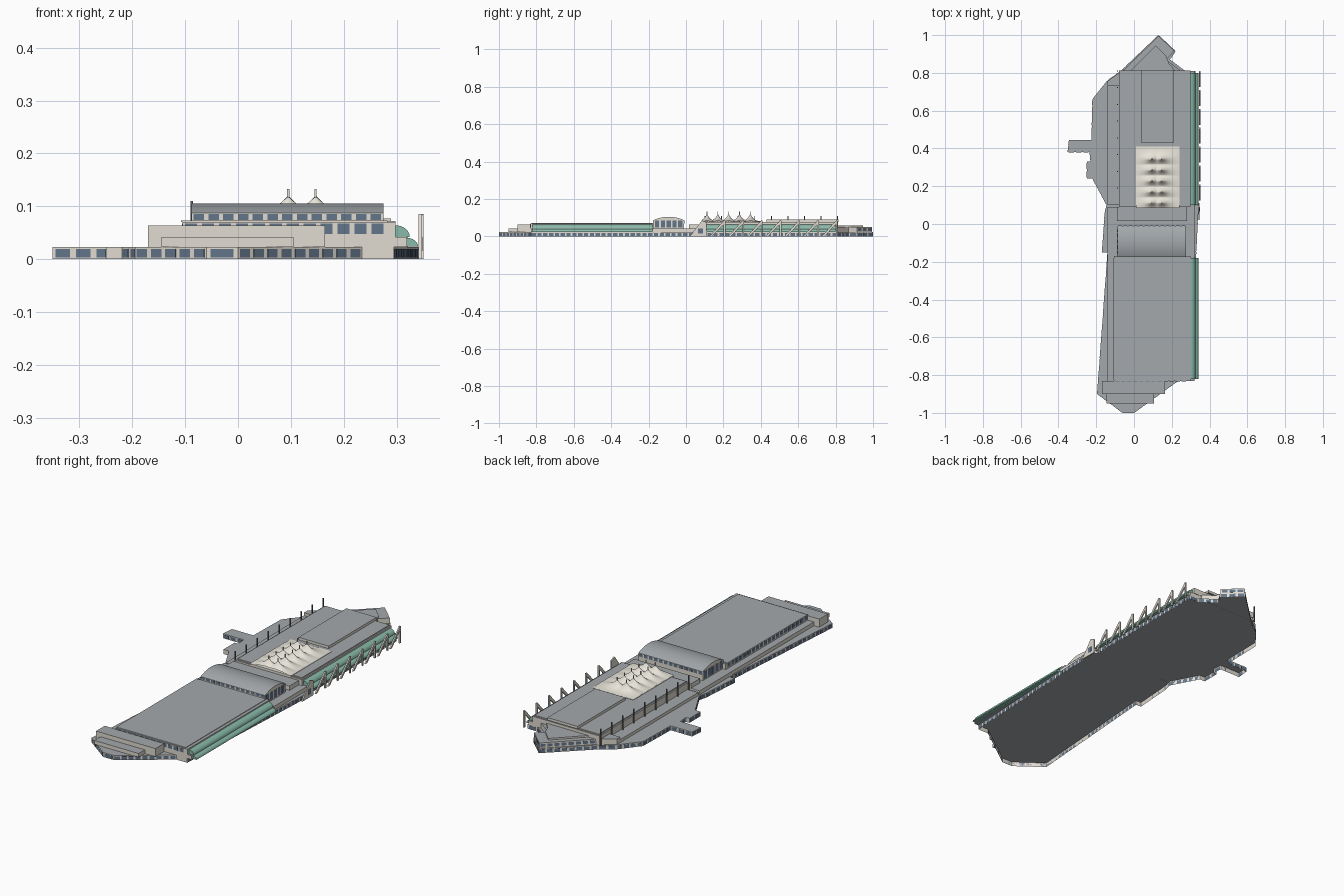
import bpy, bmesh, math
from mathutils import Vector

if "Cube" in bpy.data.objects:
    bpy.data.objects.remove(bpy.data.objects["Cube"])


def material(name, r, g, b):
    m = bpy.data.materials.new(name)
    m.diffuse_color = (r, g, b, 1)
    m.use_nodes = True
    m.node_tree.nodes["Principled BSDF"].inputs["Base Color"].default_value = m.diffuse_color
    return m


WALL = material("beige_wall", 0.75, 0.715, 0.645)
ROOF = material("grey_roof", 0.37, 0.395, 0.415)
GLASS = material("blue_glass", 0.125, 0.18, 0.26)
GREEN = material("green_glazing", 0.25, 0.49, 0.40)
CANVAS = material("cream_canvas", 0.80, 0.77, 0.69)
METAL = material("grey_metal", 0.15, 0.15, 0.16)


def finish(name, bm, mats):
    me = bpy.data.meshes.new(name)
    bm.to_mesh(me)
    bm.free()
    for m in mats:
        me.materials.append(m)
    ob = bpy.data.objects.new(name, me)
    bpy.context.collection.objects.link(ob)
    return ob


def add_prism(bm, pts, axis, a, b):
    """Extrude a 2D outline along an axis from a to b."""
    place = {"x": lambda u, v, w: (w, u, v),
             "y": lambda u, v, w: (u, w, v),
             "z": lambda u, v, w: (u, v, w)}[axis]
    lo = [bm.verts.new(place(u, v, a)) for u, v in pts]
    hi = [bm.verts.new(place(u, v, b)) for u, v in pts]
    faces = [bm.faces.new(lo), bm.faces.new(hi)]
    for i in range(len(pts)):
        j = (i + 1) % len(pts)
        faces.append(bm.faces.new((lo[i], lo[j], hi[j], hi[i])))
    bmesh.ops.recalc_face_normals(bm, faces=faces)


def building(name, pts, a, b, axis="z", open_bottom=False):
    """Block with beige walls and grey roof, chosen by face direction."""
    bm = bmesh.new()
    add_prism(bm, pts, axis, a, b)
    for f in bm.faces:
        f.material_index = 1 if abs(f.normal.z) > 0.5 else 0
    if open_bottom:
        bmesh.ops.delete(bm, geom=[f for f in bm.faces if f.normal.z < -0.5], context="FACES_ONLY")
    return finish(name, bm, [WALL, ROOF])


def rect(x0, x1, y0, y1):
    return [(x0, y0), (x1, y0), (x1, y1), (x0, y1)]


def windows(name, path, z0, z1, pitch=0.031, fill=0.72):
    """Thin glass plates on the outside of a counter-clockwise wall path."""
    bm = bmesh.new()
    for p, q in zip(path, path[1:]):
        p, q = Vector(p), Vector(q)
        length = (q - p).length
        n = int(length / pitch)
        if n < 1:
            continue
        d = (q - p) / length
        out = Vector((d.y, -d.x)) * 0.0008
        for i in range(n):
            c = p + d * length * (i + 0.5) / n
            h = d * length / n * fill / 2
            add_prism(bm, [c - h, c + h, c + h + out, c - h + out], "z", z0, z1)
    return finish(name, bm, [GLASS])


# Ground floor podium: an open shell with a slanted right wall and windows all round
base = [(0.295, -0.83), (0.342, 0.105), (0.325, 0.11), (0.325, 0.81), (0.27, 0.81), (0.19, 0.87),
        (0.22, 0.915), (0.13, 1), (-0.07, 0.81), (-0.14, 0.76), (-0.22, 0.66),
        (-0.225, 0.445), (-0.345, 0.445), (-0.351, 0.38), (-0.235, 0.38), (-0.23, 0.33),
        (-0.25, 0.33), (-0.25, 0.24), (-0.22, 0.24), (-0.145, 0.1), (-0.155, 0.06),
        (-0.17, -0.15), (-0.14, -0.15), (-0.195, -0.9), (-0.06, -1), (0, -1), (0.235, -0.83)]
building("ground_floor", base, 0, 0.023, open_bottom=True)
windows("ground_floor_windows", base, 0.003, 0.019)

# Front stepped terraces
building("front_terrace_low", rect(-0.145, 0.105, -0.95, -0.89), 0.023, 0.042)
building("front_terrace_high", rect(-0.17, 0.165, -0.90, -0.83), 0.023, 0.064)

# Front hall
building("front_hall_lower", rect(-0.14, 0.32, -0.83, -0.17), 0.0225, 0.042)
hall = rect(-0.105, 0.298, -0.832, -0.17)
building("front_hall", hall, 0.042, 0.070)
building("front_hall_roof", rect(-0.108, 0.283, -0.825, -0.18), 0.070, 0.073)
windows("front_hall_front_windows", [(-0.105, -0.832), (0.28, -0.832)], 0.048, 0.067)
windows("front_hall_left_windows", [(-0.105, -0.18), (-0.105, -0.83)], 0.048, 0.067)

# Central vaulted hall
building("centre_lower", rect(-0.14, 0.322, -0.17, 0.09), 0.0225, 0.042)
arc = []
for i in range(17):
    t = -1 + i / 8
    arc.append((-0.0925 - 0.0825 * t, 0.087 + 0.018 * (1 - t * t)))
building("vaulted_hall", [(-0.175, 0.042), (-0.01, 0.042)] + arc, -0.088, 0.275, "x")
windows("vault_front_windows", [(-0.088, -0.175), (0.275, -0.175)], 0.074, 0.085, 0.026)
windows("vault_right_windows", [(0.275, -0.17), (0.275, -0.015)], 0.047, 0.086)
windows("vault_left_windows", [(-0.088, -0.015), (-0.088, -0.17)], 0.047, 0.086)
windows("vault_back_windows", [(0.275, -0.01), (-0.088, -0.01)], 0.070, 0.085, 0.026)
building("link_block", rect(-0.09, 0.28, 0.015, 0.09), 0.042, 0.064)

# Rear hall with raised roof
building("rear_hall_lower", rect(-0.08, 0.32, 0.09, 0.81), 0.0225, 0.042)
building("rear_hall", rect(-0.08, 0.298, 0.09, 0.812), 0.042, 0.072)
building("rear_hall_roof", rect(-0.072, 0.29, 0.1, 0.805), 0.072, 0.077)
building("rear_roof_block", rect(0.04, 0.21, 0.43, 0.816), 0.077, 0.090)
building("left_side_terrace", rect(-0.14, -0.08, 0.1, 0.73), 0.023, 0.038)
building("left_rear_block", [(-0.07, 0.73), (-0.07, 0.808), (-0.14, 0.757), (-0.14, 0.73)], 0.023, 0.052)

# Pointed rear wing
wing = [(0.25, 0.81), (0.17, 0.87), (0.215, 0.915), (0.13, 0.995), (-0.06, 0.81)]
building("rear_wing", wing, 0.023, 0.050)
windows("rear_wing_windows", wing[2:], 0.030, 0.044)
building("rear_wing_upper", [(-0.02, 0.81), (0.22, 0.81), (0.185, 0.85), (0.17, 0.89), (0.115, 0.945)],
         0.050, 0.058)


# Curved green glazing on the right side, two quarter rounds for each hall
def quarter(x, z, rx, rz):
    return [(x, z)] + [(x + rx * math.cos(a), z + rz * math.sin(a))
                       for a in [math.pi / 16 * i for i in range(9)]]


for hall_name, y0, y1 in (("front", -0.82, -0.18), ("rear", 0.10, 0.80)):
    for level, prof in (("upper", quarter(0.298, 0.042, 0.027, 0.022)),
                        ("lower", quarter(0.318, 0.0235, 0.023, 0.017))):
        bm = bmesh.new()
        add_prism(bm, prof, "y", y0, y1)
        ob = finish(f"{hall_name}_{level}_curved_glazing", bm, [GREEN])
        bpy.context.view_layer.objects.active = ob
        ob.select_set(True)
        bpy.ops.object.shade_smooth_by_angle(angle=math.radians(40))
        ob.select_set(False)

# Slanted frames along the right side
bm = bmesh.new()
for i in range(7):
    y = 0.81 - 0.1 * i
    add_prism(bm, [(y - 0.009, 0), (y, 0), (y, 0.085), (y - 0.009, 0.085)], "x", 0.344, 0.351)
    add_prism(bm, [(y - 0.085, 0), (y - 0.071, 0), (y, 0.073), (y, 0.085), (y - 0.008, 0.085)],
              "x", 0.344, 0.351)
finish("side_frames", bm, [WALL])

# Triangular entrance wall at the end of the frames
bm = bmesh.new()
add_prism(bm, [(0.02, 0), (0.11, 0), (0.11, 0.075), (0.085, 0.085)], "x", 0.342, 0.348)
finish("entrance_gable", bm, [WALL])
windows("entrance_window", [(0.348, 0.06), (0.348, 0.095)], 0.015, 0.042)

# Tent canopy: ten smooth peaks on a height field
peaks = [(x, 0.112 + 0.058 * j) for x in (0.095, 0.147) for j in range(5)]
bm = bmesh.new()
nx, ny = 60, 90
grid = []
for j in range(ny + 1):
    for i in range(nx + 1):
        x, y = 0.01 + 0.23 * i / nx, 0.085 + 0.325 * j / ny
        h = max(math.exp(-math.hypot((x - px) / 0.032, (y - py) / 0.018)) for px, py in peaks)
        grid.append(bm.verts.new((x, y, 0.079 + 0.043 * h)))
for j in range(ny):
    for i in range(nx):
        k = j * (nx + 1) + i
        bm.faces.new((grid[k], grid[k + 1], grid[k + nx + 2], grid[k + nx + 1]))
canopy = finish("tent_canopy", bm, [CANVAS])
for p in canopy.data.polygons:
    p.use_smooth = True
bm = bmesh.new()
add_prism(bm, rect(0.01, 0.24, 0.085, 0.41), "z", 0.070, 0.0788)
finish("canopy_base", bm, [CANVAS])

# Canopy masts
bm = bmesh.new()
for x, y in peaks:
    add_prism(bm, rect(x - 0.002, x + 0.002, y - 0.002, y + 0.002), "z", 0.08, 0.133)
finish("canopy_masts", bm, [WALL])

# Row of masts along the left edge of the rear hall
bm = bmesh.new()
for i in range(9):
    y = 0.81 - 0.0885 * i
    add_prism(bm, rect(-0.090, -0.085, y - 0.0025, y + 0.0025), "z", 0.023, 0.110)
finish("left_masts", bm, [METAL])
